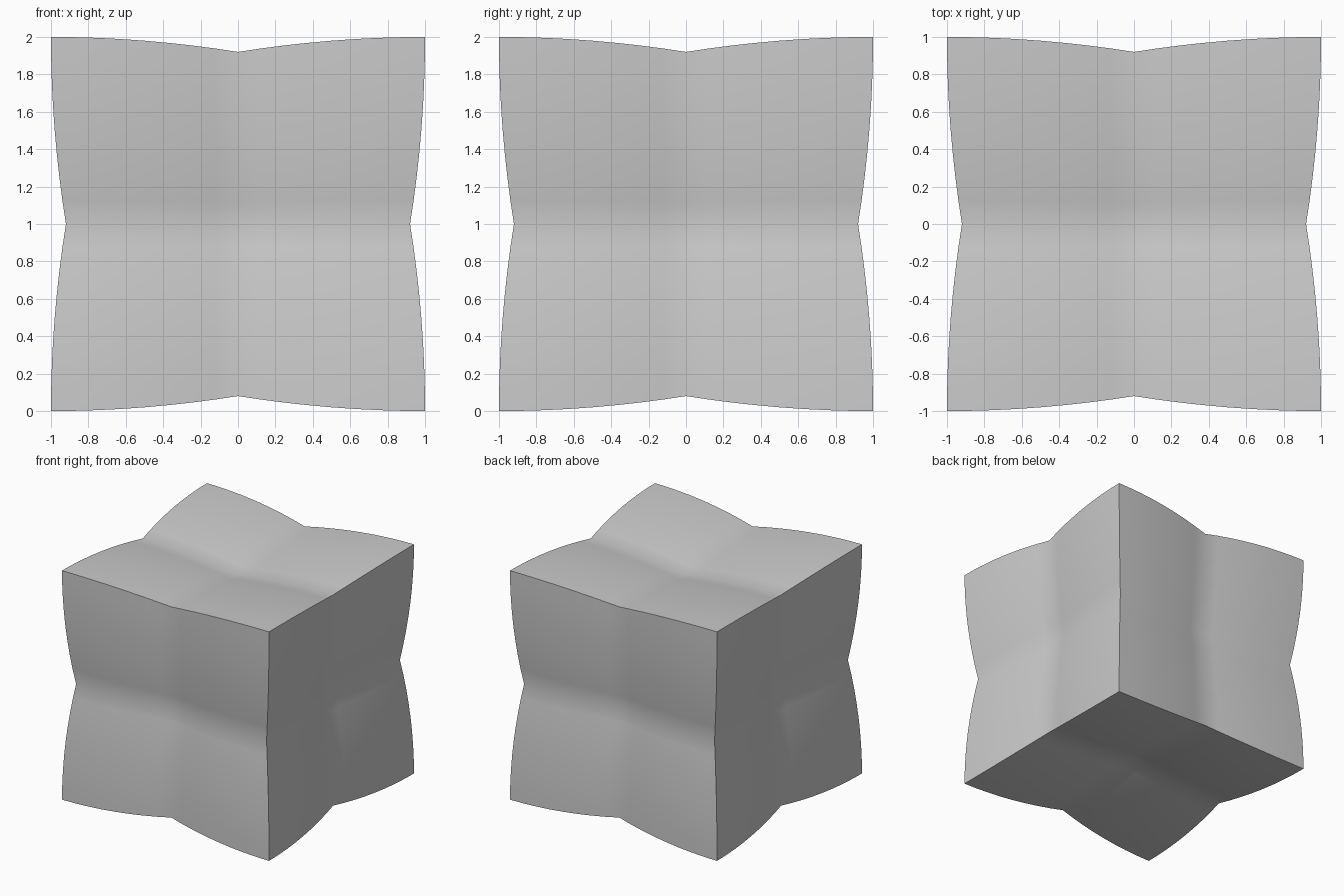
import bpy
import bmesh

if "Cube" in bpy.data.objects:
    bpy.data.objects.remove(bpy.data.objects["Cube"])

PINCH = 0.08     # inward dip at the middle of each edge
CUTS = 15        # odd, so a row of vertices lies on every valley


def squeeze(t):
    """Scale factor: 1 at the ends, pinched with a crease in the middle."""
    return 1 - PINCH * (1 - min(abs(t), 1)) ** 2


# Evenly gridded cube
bm = bmesh.new()
bmesh.ops.create_cube(bm, size=2)
bmesh.ops.subdivide_edges(bm, edges=bm.edges[:], cuts=CUTS, use_grid_fill=True)

# Pinch each axis across the middle of the other two, then stand on the ground
for v in bm.verts:
    x, y, z = v.co
    sx, sy, sz = squeeze(x), squeeze(y), squeeze(z)
    v.co = (x * sy * sz, y * sx * sz, z * sx * sy + 1)

bmesh.ops.recalc_face_normals(bm, faces=bm.faces[:])
mesh = bpy.data.meshes.new("pinched_cube")
bm.to_mesh(mesh)
bm.free()

# Smooth faces with sharp cube edges
cube = bpy.data.objects.new("pinched_cube", mesh)
bpy.context.collection.objects.link(cube)
bpy.context.view_layer.objects.active = cube
cube.select_set(True)
bpy.ops.object.shade_smooth_by_angle(angle=0.7)
